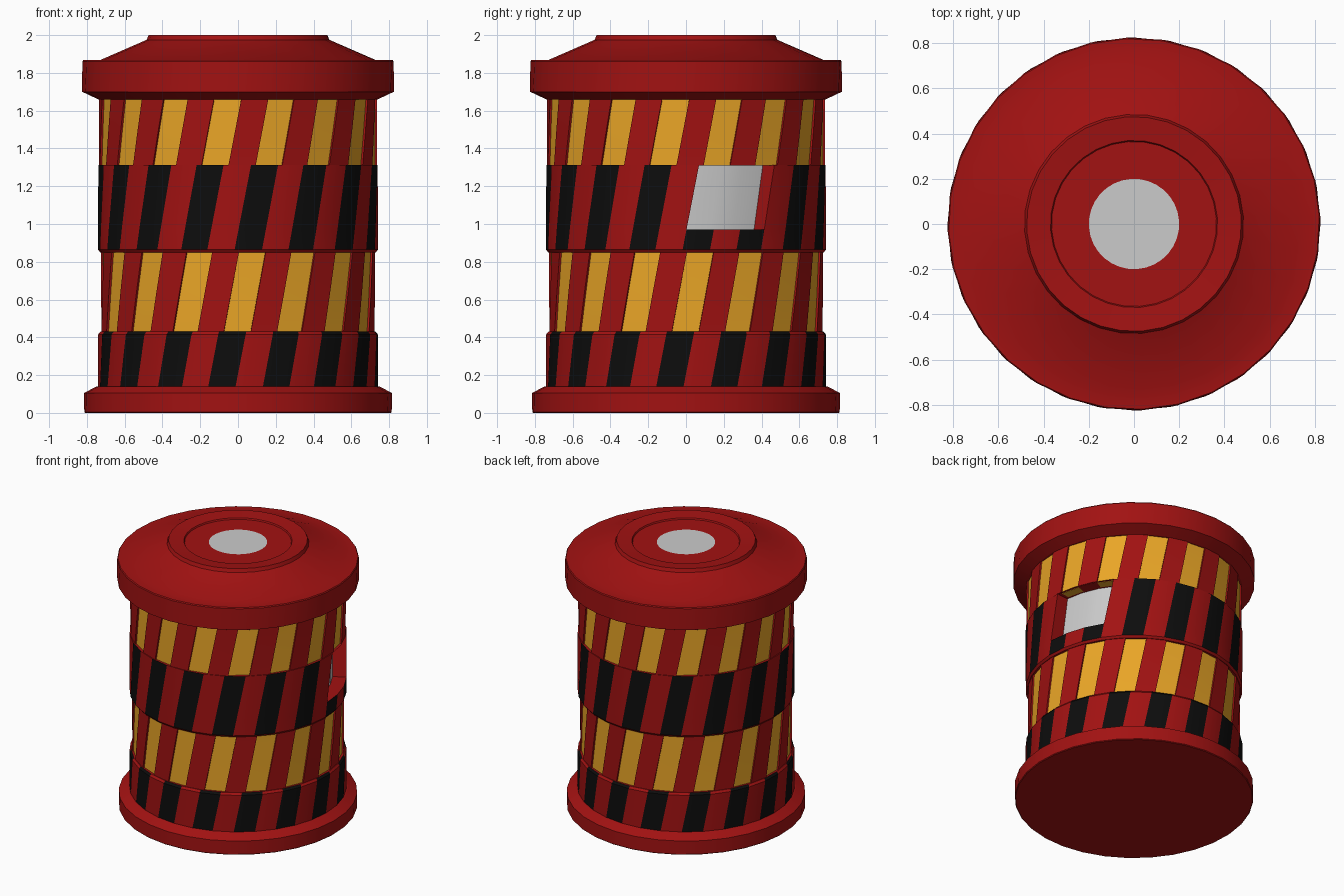
import bpy, bmesh, math

if "Cube" in bpy.data.objects:
    bpy.data.objects.remove(bpy.data.objects["Cube"])

SIDES = 32
STEP = 2 * math.pi / SIDES


def material(name, rgb):
    m = bpy.data.materials.new(name)
    m.diffuse_color = (*rgb, 1)
    m.use_nodes = True
    m.node_tree.nodes["Principled BSDF"].inputs["Base Color"].default_value = m.diffuse_color
    return m


RED = material("red", (0.36, 0.006, 0.006))
BLACK = material("black", (0.004, 0.004, 0.004))
YELLOW = material("yellow", (0.82, 0.38, 0.02))
GREY = material("grey", (0.8, 0.8, 0.8))


def point(k, r, z, shift):
    # every part follows one slow twist up the barrel
    a = -math.pi / 2 + k * STEP + math.radians(-1 + 15 * (z - 0.14) + shift)
    return r * math.cos(a), r * math.sin(a), z


def twisted_lathe(name, profile_of, color_of, shift=0):
    """Column k gets profile_of(k), bottom to top; steps between columns are bridged."""
    mats = [RED, BLACK, YELLOW, GREY]
    me = bpy.data.meshes.new(name)
    for m in mats:
        me.materials.append(m)
    bm = bmesh.new()
    cols = []
    for k in range(SIDES):
        prof = profile_of(k)
        cols.append([[bm.verts.new(point(k + s, r, z, shift)) for r, z in prof] for s in (0, 1)])

    def strip(left, right, colors):
        for i in range(len(left) - 1):
            f = bm.faces.new((left[i], right[i], right[i + 1], left[i + 1]))
            f.material_index = mats.index(colors(i))

    for k in range(SIDES):
        strip(*cols[k], lambda i: color_of(k, i))
        n = (k + 1) % SIDES
        if profile_of(k) != profile_of(n):
            strip(cols[k][1], cols[n][0], lambda i: RED)
    bmesh.ops.remove_doubles(bm, verts=bm.verts, dist=1e-5)
    bmesh.ops.dissolve_degenerate(bm, edges=bm.edges, dist=1e-5)
    bm.to_mesh(me)
    bm.free()
    ob = bpy.data.objects.new(name, me)
    bpy.context.collection.objects.link(ob)
    bpy.ops.object.select_all(action='DESELECT')
    ob.select_set(True)
    bpy.context.view_layer.objects.active = ob
    bpy.ops.object.shade_smooth_by_angle(angle=math.radians(25))
    return ob


# Base foot
foot = [(0, 0), (0.81, 0), (0.815, 0.005), (0.815, 0.105), (0.75, 0.14), (0.66, 0.14)]
twisted_lathe("base_foot", lambda k: foot, lambda k, i: RED)

# Lower black striped band
lower = [(0.66, 0.14), (0.742, 0.14), (0.742, 0.415), (0.73, 0.43), (0.66, 0.43)]
twisted_lathe("lower_band", lambda k: lower,
              lambda k, i: BLACK if k % 2 and i in (1, 2) else RED)


# Recessed yellow bands between slightly raised red ribs
def yellow_band(name, r, z0, z1):
    def prof(k):
        rr = r if k % 2 else r + 0.011
        return [(0.66, z0), (rr, z0), (rr, (z0 + z1) / 2), (rr, z1), (0.66, z1)]
    twisted_lathe(name, prof, lambda k, i: YELLOW if k % 2 else RED, shift=2)


yellow_band("lower_yellow_band", 0.715, 0.425, 0.855)
yellow_band("upper_yellow_band", 0.726, 1.31, 1.67)

# Middle black striped band with a sunken window three columns wide
WINDOW = (7, 8, 9)


def middle_profile(k):
    d = 0.645 if k in WINDOW else 0.742
    return [(0.64, 0.85), (0.73, 0.85), (0.742, 0.865), (0.742, 0.97),
            (d, 0.97), (d, 1.312), (0.742, 1.312), (0.64, 1.315)]


def middle_color(k, i):
    if k in WINDOW and i == 4:
        return GREY
    if k % 2 and (i == 2 or (i == 4 and k not in WINDOW)):
        return BLACK
    return RED


twisted_lathe("middle_band_with_window", middle_profile, middle_color)

# Top cap with raised rim and grey centre disc
cap = [(0.66, 1.66), (0.74, 1.66), (0.825, 1.70), (0.825, 1.86), (0.82, 1.867), (0.73, 1.868),
       (0.485, 1.975), (0.475, 2.0), (0.37, 1.99), (0.365, 1.98), (0.2, 1.98), (0, 1.98)]
twisted_lathe("top_cap", lambda k: cap, lambda k, i: GREY if i == 10 else RED)
